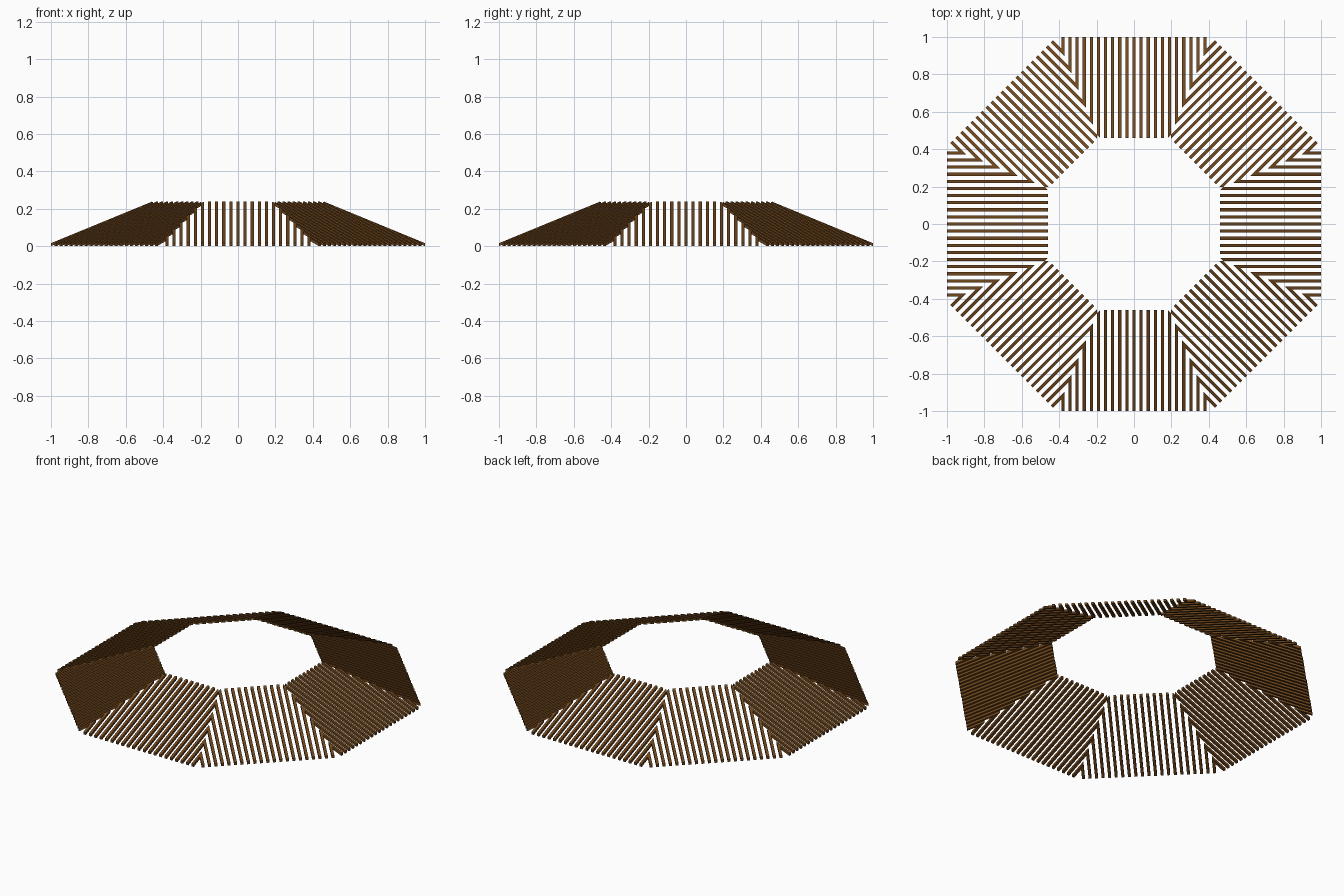
import bpy, bmesh, math
from mathutils import Matrix

if "Cube" in bpy.data.objects:
    bpy.data.objects.remove(bpy.data.objects["Cube"])

SIDES, PITCH, W, T = 8, 0.038, 0.0165, 0.016
R_OUT, R_IN, RISE = 1.0, 0.46, 0.222
HIP = math.tan(math.pi / SIDES)

wood = bpy.data.materials.new("dark brown wood")
wood.diffuse_color = (0.16, 0.062, 0.012, 1)
wood.use_nodes = True
wood.node_tree.nodes["Principled BSDF"].inputs["Base Color"].default_value = wood.diffuse_color


def rafter(bm, x):
    """Sloping square batten at sideways offset x, its upper end mitred at the hip."""
    rings = []
    for xe in (x - W / 2, x + W / 2):
        inner = min(max(R_IN, abs(xe) / HIP), R_OUT - 0.005)
        ring = []
        for r, up in ((R_OUT, 0), (inner, 0), (inner, T), (R_OUT, T)):
            z = RISE * (R_OUT - r) / (R_OUT - R_IN) + up
            ring.append(bm.verts.new((xe, -r, z)))
        rings.append(ring)
    a, b = rings
    bm.faces.new(a)
    bm.faces.new(b[::-1])
    for i in range(4):
        j = (i + 1) % 4
        bm.faces.new((a[j], a[i], b[i], b[j]))


# one panel of parallel rafters, shared by all eight sides
bm = bmesh.new()
for k in range(-10, 11):
    rafter(bm, k * PITCH)
bmesh.ops.recalc_face_normals(bm, faces=bm.faces)
mesh = bpy.data.meshes.new("rafter_panel")
bm.to_mesh(mesh)
bm.free()
mesh.materials.append(wood)

# ring of panels
for s in range(SIDES):
    ob = bpy.data.objects.new(f"rafter_panel_{s + 1}", mesh)
    ob.matrix_world = Matrix.Rotation(s * 2 * math.pi / SIDES, 4, 'Z')
    bpy.context.collection.objects.link(ob)
